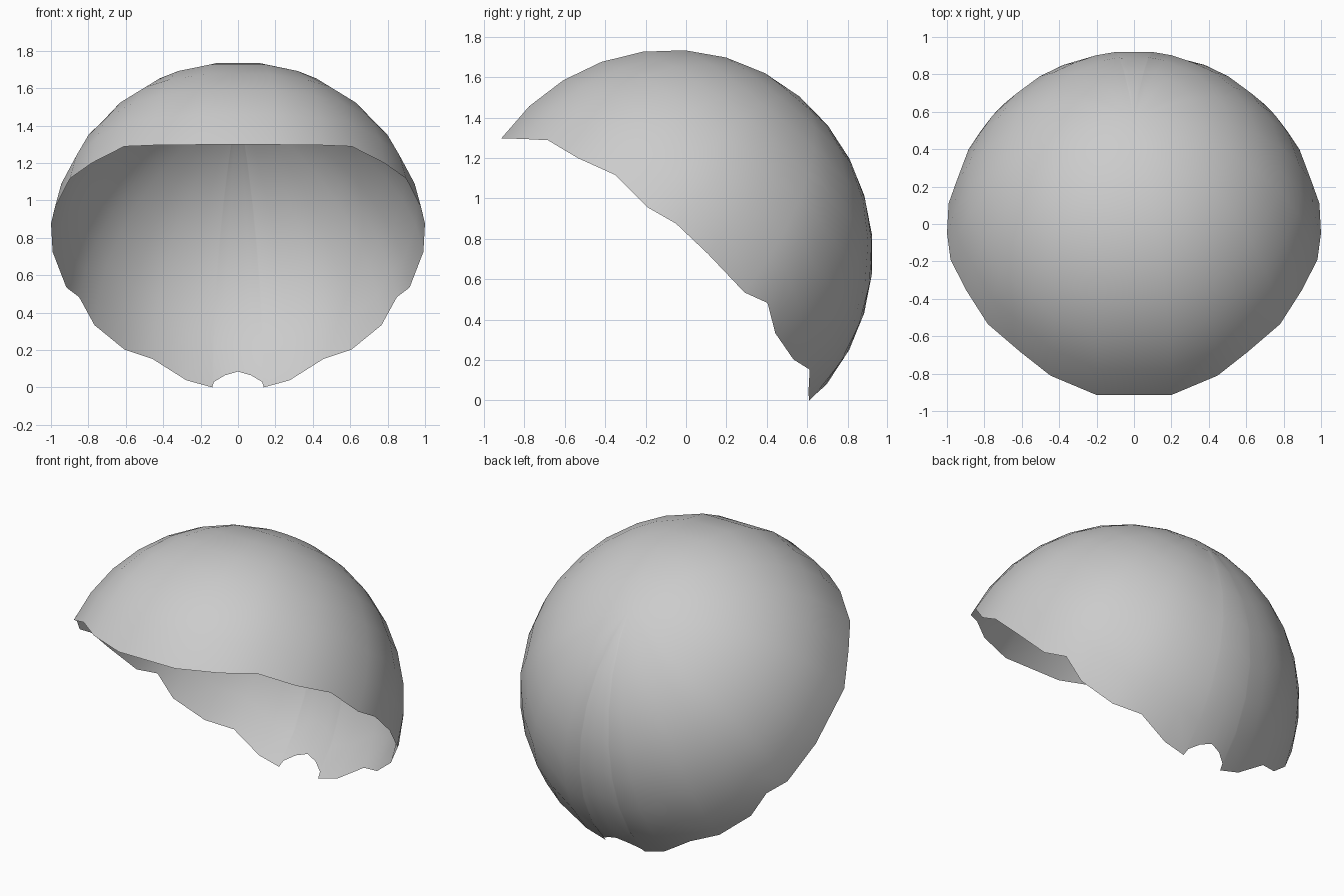
import bpy, bmesh
from mathutils import Vector

if "Cube" in bpy.data.objects:
    bpy.data.objects.remove(bpy.data.objects["Cube"])

CENTRE = Vector((0, -0.095, 0.73))
RADIUS = 1.02
RINGS = 8

# Right half of the open rim, from front brow to the small notch at the nape
rim_half = [
    (0.20, -0.91, 1.30), (0.45, -0.81, 1.30), (0.62, -0.69, 1.30),
    (0.78, -0.53, 1.20), (0.90, -0.35, 1.12), (0.98, -0.19, 0.96),
    (1.00, -0.05, 0.88), (1.00, 0.11, 0.73), (0.925, 0.29, 0.54),
    (0.85, 0.40, 0.49), (0.77, 0.44, 0.34), (0.61, 0.53, 0.21),
    (0.46, 0.61, 0.16), (0.28, 0.61, 0.04), (0.14, 0.615, 0.0),
    (0.13, 0.64, 0.035), (0.07, 0.68, 0.07),
]
nape = [(0, 0.70, 0.09)]
rim = rim_half + nape + [(-x, y, z) for x, y, z in reversed(rim_half)]

# Spherical shell: rings spread from a tilted pole out to the ragged rim
pole = Vector((0, 0.645, 0.764)).normalized()
spokes = [(Vector(p) - CENTRE).normalized() for p in rim]


def place(direction):
    p = CENTRE + direction * RADIUS
    return Vector((p.x * 0.992, p.y, p.z))


bm = bmesh.new()
top = bm.verts.new(place(pole))
rings = []
for i in range(1, RINGS + 1):
    rings.append([bm.verts.new(place(pole.slerp(s, i / RINGS))) for s in spokes])

n = len(spokes)
for k in range(n):
    j = (k + 1) % n
    bm.faces.new((top, rings[0][k], rings[0][j]))
    for a, b in zip(rings, rings[1:]):
        bm.faces.new((a[k], b[k], b[j], a[j]))

bmesh.ops.recalc_face_normals(bm, faces=bm.faces)
# An open shell: make sure the normals point outwards
bm.normal_update()
if sum((f.calc_center_median() - CENTRE).dot(f.normal) for f in bm.faces) < 0:
    bmesh.ops.reverse_faces(bm, faces=bm.faces)
for f in bm.faces:
    f.smooth = True

# Rest the shell exactly on the ground
low = min(v.co.z for v in bm.verts)
bmesh.ops.translate(bm, verts=bm.verts, vec=(0, 0, -low))

mesh = bpy.data.meshes.new("domed_shell")
bm.to_mesh(mesh)
bm.free()
shell = bpy.data.objects.new("domed_shell", mesh)
bpy.context.collection.objects.link(shell)
